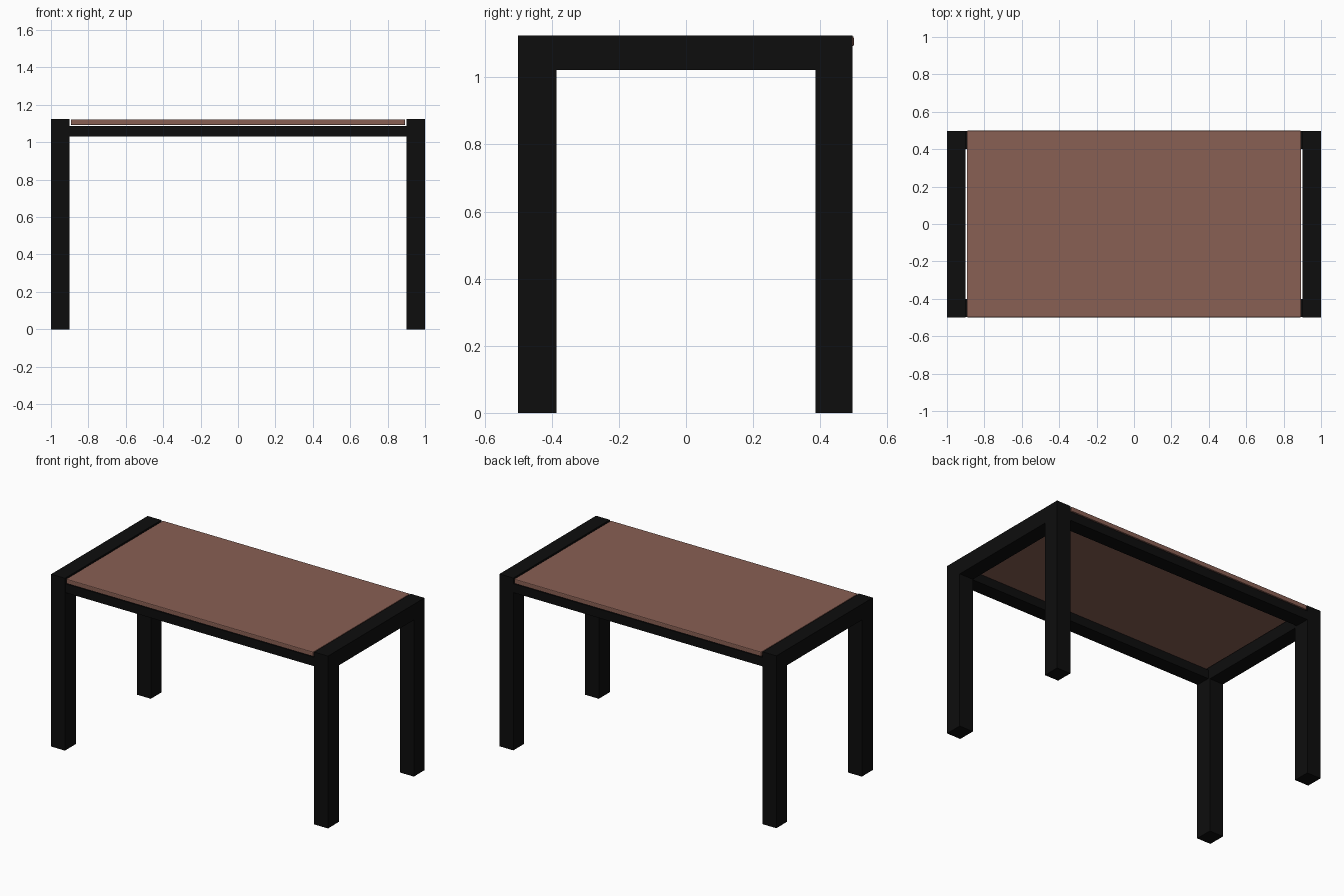
import bpy, bmesh

if "Cube" in bpy.data.objects:
    bpy.data.objects.remove(bpy.data.objects["Cube"])


def material(name, rgb):
    m = bpy.data.materials.new(name)
    m.diffuse_color = (*rgb, 1)
    m.use_nodes = True
    m.node_tree.nodes["Principled BSDF"].inputs["Base Color"].default_value = m.diffuse_color
    return m


BLACK = material("black frame", (0.004, 0.004, 0.004))
BROWN = material("brown top", (0.25, 0.115, 0.088))


def box(name, x, y, z, mat, bevel=0.0):
    """Box between (min, max) pairs on each axis."""
    bm = bmesh.new()
    bmesh.ops.create_cube(bm, size=1)
    for v in bm.verts:
        v.co = [r[0] + (c + 0.5) * (r[1] - r[0]) for c, r in zip(v.co, (x, y, z))]
    me = bpy.data.meshes.new(name)
    bm.to_mesh(me)
    bm.free()
    me.materials.append(mat)
    ob = bpy.data.objects.new(name, me)
    bpy.context.collection.objects.link(ob)
    if bevel:
        mod = ob.modifiers.new("edge", 'BEVEL')
        mod.width = bevel
        mod.segments = 2
    return ob


# legs and side rails
for side, x in (("left", (-1, -0.9)), ("right", (0.9, 1))):
    box(f"{side}_front_leg", x, (-0.5, -0.386), (0, 1.125), BLACK)
    box(f"{side}_back_leg", x, (0.386, 0.496), (0, 1.125), BLACK)
    box(f"{side}_rail", x, (-0.386, 0.386), (1.022, 1.125), BLACK)

# long rails under the top
for side, y in (("front", (-0.496, -0.4)), ("back", (0.4, 0.496))):
    box(f"{side}_rail", (-0.9, 0.9), y, (1.03, 1.088), BLACK)

# inset table top, with a thin gap to the frame
box("table_top", (-0.893, 0.893), (-0.5, 0.5), (1.092, 1.123), BROWN, 0.005)
